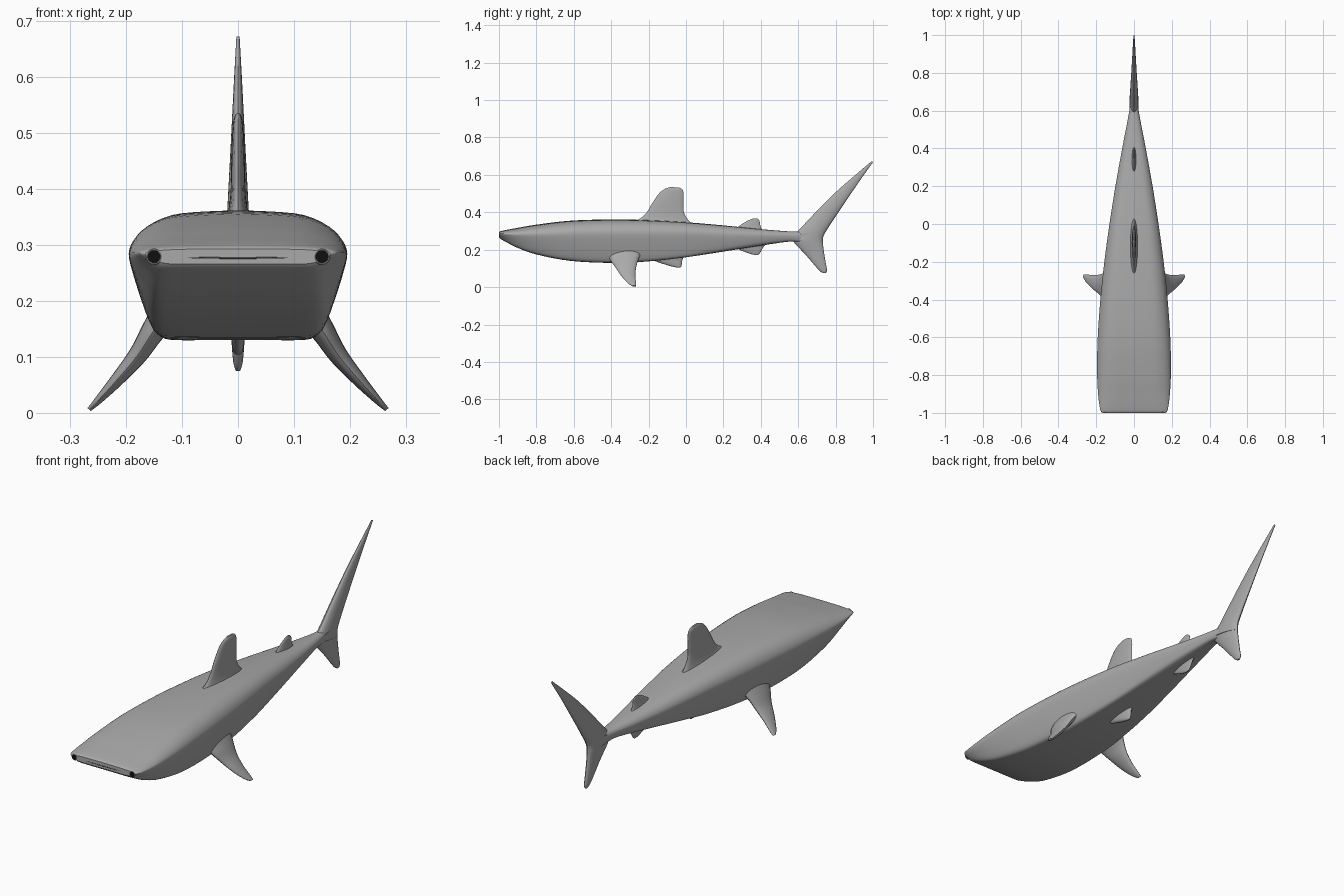
import bpy, bmesh, math
from mathutils import Vector

if "Cube" in bpy.data.objects:
    bpy.data.objects.remove(bpy.data.objects["Cube"])


def material(name, v):
    m = bpy.data.materials.new(name)
    m.diffuse_color = (v, v, v, 1)
    m.use_nodes = True
    m.node_tree.nodes["Principled BSDF"].inputs["Base Color"].default_value = m.diffuse_color
    return m


GREY = material("shark grey", 0.40)
DARK = material("mouth dark grey", 0.06)
BLACK = material("eye black", 0.005)


def spline(keys, n):
    """Smooth curve through key tuples, n steps per span."""
    out = []
    last = len(keys) - 1
    for i in range(last):
        p = [keys[max(0, min(last, i + k))] for k in (-1, 0, 1, 2)]
        for s in range(n):
            t = s / n
            out.append(tuple(
                0.5 * (2 * b + (c - a) * t + (2 * a - 5 * b + 4 * c - d) * t * t
                       + (3 * b - a - 3 * c + d) * t ** 3)
                for a, b, c, d in zip(*p)))
    out.append(tuple(keys[-1]))
    return out


def smooth(ob, mat, angle=40):
    ob.data.materials.append(mat)
    bpy.ops.object.select_all(action='DESELECT')
    ob.select_set(True)
    bpy.context.view_layer.objects.active = ob
    bpy.ops.object.shade_smooth_by_angle(angle=math.radians(angle))


def loft(name, rings, mat):
    """Skin closed rings of points and cap both ends."""
    bm = bmesh.new()
    vr = [[bm.verts.new(p) for p in r] for r in rings]
    n = len(vr[0])
    for a, b in zip(vr, vr[1:]):
        for i in range(n):
            j = (i + 1) % n
            bm.faces.new((a[i], a[j], b[j], b[i]))
    bm.faces.new(vr[0])
    bm.faces.new(vr[-1])
    bmesh.ops.recalc_face_normals(bm, faces=bm.faces)
    me = bpy.data.meshes.new(name)
    bm.to_mesh(me)
    bm.free()
    ob = bpy.data.objects.new(name, me)
    bpy.context.collection.objects.link(ob)
    smooth(ob, mat)
    return ob


def fin(name, keys, normal=(1, 0, 0), side=1):
    """Fin from (lead xyz, trail xyz, half thickness) sections."""
    nrm = Vector(normal)
    rings = []
    for k in spline(keys, 5):
        lead, trail, th = Vector(k[0:3]), Vector(k[3:6]), k[6]
        mid, half = (lead + trail) / 2, (lead - trail) / 2
        ring = []
        for i in range(20):
            a = math.tau * i / 20
            p = mid + half * math.cos(a) + nrm * th * math.sin(a)
            ring.append((p.x * side, p.y, p.z))
        rings.append(ring)
    return loft(name, rings, GREY)


def centre_fin(name, keys):
    """Fin in the middle plane from (lead y, z, trail y, z, half thickness)."""
    return fin(name, [(0, a, b, 0, c, d, t) for a, b, c, d, t in keys])


# Body: y, half width, top z, bottom z
stations = [
    (-1.0, 0.166, 0.293, 0.266), (-0.99, 0.176, 0.299, 0.257),
    (-0.96, 0.183, 0.306, 0.240), (-0.90, 0.190, 0.317, 0.210),
    (-0.80, 0.195, 0.334, 0.175), (-0.62, 0.193, 0.355, 0.141),
    (-0.40, 0.178, 0.362, 0.130), (-0.20, 0.157, 0.358, 0.138),
    (0.0, 0.130, 0.347, 0.160), (0.20, 0.099, 0.330, 0.190),
    (0.40, 0.063, 0.310, 0.222), (0.55, 0.034, 0.298, 0.243),
    (0.62, 0.022, 0.296, 0.240), (0.70, 0.010, 0.290, 0.245)]
# Half cross-section: wide flat back, sides sloping in to a flat belly
profile = [(0, 1), (.35, .99), (.65, .965), (.85, .89), (.96, .79), (1, .68),
           (.97, .52), (.90, .30), (.82, .10), (.75, .02), (.62, 0), (.3, 0), (0, 0)]
half = spline(profile, 3)
rings = []
for y, w, top, bot in spline(stations, 5):
    blend = max(0, min(0.7, y))          # rounder towards the tail
    right = []
    for i, (u, v) in enumerate(half):
        a = math.pi * i / (len(half) - 1)
        u = u * (1 - blend) + math.sin(a) * blend
        v = v * (1 - blend) + (0.5 + 0.5 * math.cos(a)) * blend
        right.append((u * w, y, bot + v * (top - bot)))
    rings.append(right + [(-x, yy, z) for x, yy, z in right[-2:0:-1]])
loft("body", rings, GREY)

# Fins on the centre line
centre_fin("dorsal_fin", [
    (-.33, .335, .05, .325, .026), (-.25, .365, .01, .362, .017),
    (-.21, .40, -.011, .40, .013), (-.18, .45, -.014, .45, .012),
    (-.145, .50, -.013, .50, .010), (-.115, .524, -.020, .522, .008),
    (-.085, .535, -.038, .533, .004)])
centre_fin("second_dorsal_fin", [
    (.25, .30, .43, .28, .016), (.285, .327, .405, .312, .010),
    (.315, .347, .396, .335, .007), (.345, .362, .393, .355, .005),
    (.362, .367, .382, .366, .003)])
centre_fin("pelvic_fin", [
    (-.22, .16, .0, .18, .020), (-.16, .137, -.018, .15, .014),
    (-.115, .122, -.022, .125, .011), (-.075, .110, -.026, .110, .008),
    (-.05, .105, -.034, .104, .004)])
centre_fin("anal_fin", [
    (.25, .22, .45, .24, .016), (.285, .20, .42, .222, .011),
    (.32, .186, .405, .198, .008), (.35, .176, .394, .180, .005),
    (.368, .172, .385, .173, .003)])

# Tail: long upper lobe and short lower lobe
centre_fin("tail_upper_lobe", [
    (.55, .262, .732, .235, .024), (.605, .308, .735, .272, .023),
    (.69, .397, .772, .335, .019), (.80, .507, .850, .452, .013),
    (.90, .595, .925, .563, .008), (.992, .673, 1.0, .668, .003)])
centre_fin("tail_lower_lobe", [
    (.55, .275, .733, .300, .023), (.585, .230, .731, .250, .020),
    (.64, .172, .736, .200, .015), (.695, .108, .747, .130, .011),
    (.718, .084, .754, .092, .008), (.733, .075, .748, .076, .004)])

# Pectoral fins, eyes
for side, tag in ((1, "right"), (-1, "left")):
    fin("pectoral_fin_" + tag, [
        (.12, -.425, .19, .12, -.235, .19, .030),
        (.152, -.405, .145, .152, -.255, .147, .022),
        (.180, -.375, .102, .180, -.267, .102, .017),
        (.217, -.345, .058, .217, -.271, .058, .012),
        (.250, -.312, .022, .250, -.267, .022, .007),
        (.266, -.287, .006, .266, -.267, .006, .004)],
        normal=(.78, 0, .62), side=side)
    bpy.ops.mesh.primitive_torus_add(
        major_radius=.0125, minor_radius=.002, major_segments=32, minor_segments=8,
        location=(side * .150, -.9985, .279), rotation=(math.pi / 2, 0, 0))
    bpy.context.object.name = "eye_rim_" + tag
    smooth(bpy.context.object, GREY)
    bpy.ops.mesh.primitive_cylinder_add(
        vertices=32, radius=.0115, depth=.004,
        location=(side * .150, -.999, .279), rotation=(math.pi / 2, 0, 0))
    bpy.context.object.name = "eye_" + tag
    smooth(bpy.context.object, BLACK)

# Mouth slit
bpy.ops.mesh.primitive_uv_sphere_add(segments=32, ring_count=12, location=(0, -.999, .277))
mouth = bpy.context.object
mouth.name = "mouth"
mouth.scale = (.106, .002, .002)
smooth(mouth, DARK)
